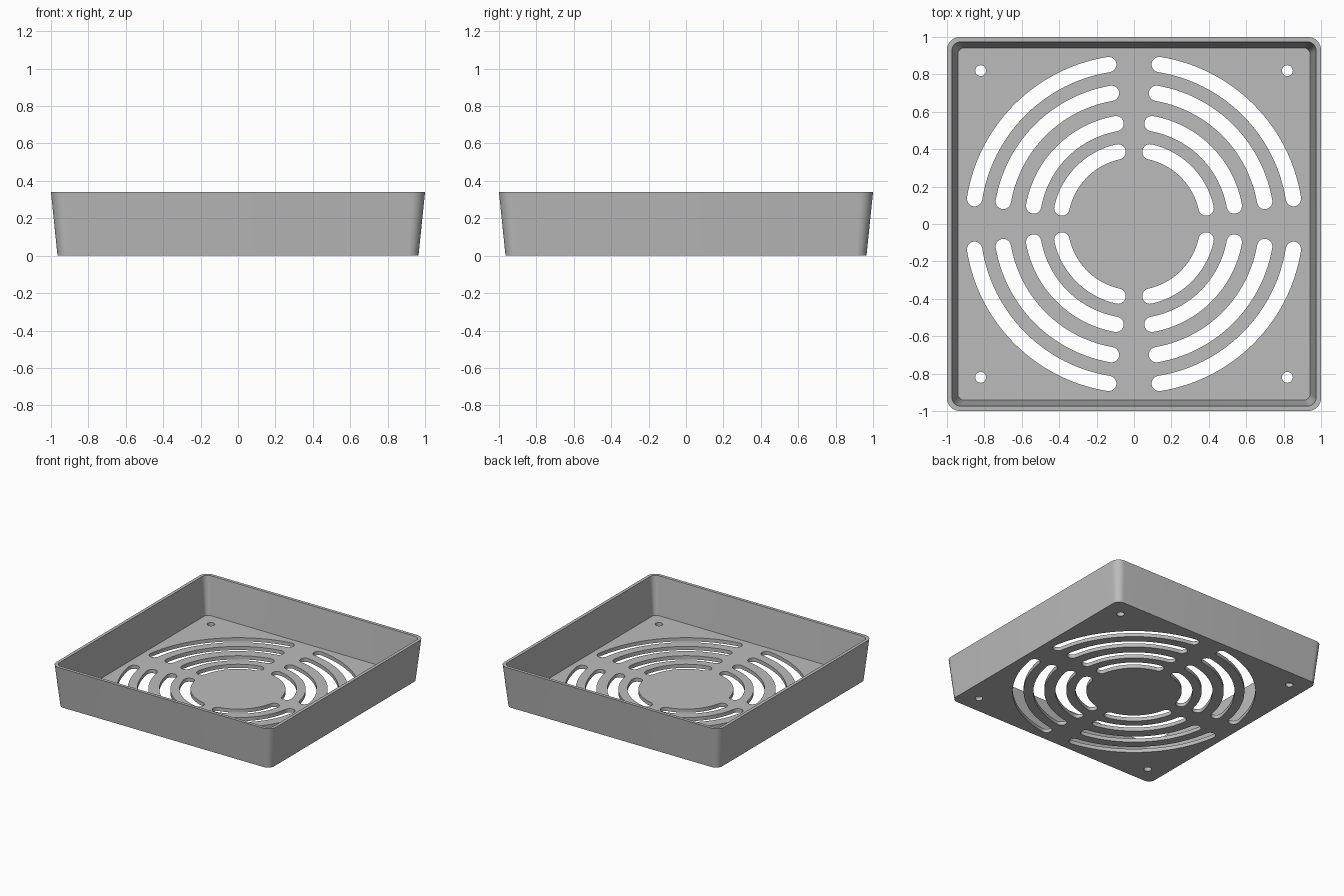
import bpy, bmesh
from math import sin, cos, pi, asin, radians

if "Cube" in bpy.data.objects:
    bpy.data.objects.remove(bpy.data.objects["Cube"], do_unlink=True)

HEIGHT = 0.34
FLOOR = 0.03

# Single grey plastic
grey = bpy.data.materials.new("grey_plastic")
grey.use_nodes = True
colour = (0.5, 0.5, 0.5, 1)
grey.diffuse_color = colour
grey.node_tree.nodes["Principled BSDF"].inputs["Base Color"].default_value = colour


def make_object(name, bm):
    bmesh.ops.recalc_face_normals(bm, faces=bm.faces)
    mesh = bpy.data.meshes.new(name)
    bm.to_mesh(mesh)
    bm.free()
    mesh.materials.append(grey)
    obj = bpy.data.objects.new(name, mesh)
    bpy.context.collection.objects.link(obj)
    return obj


def arc(cx, cy, r, start, end, steps):
    """Points along a circular arc, ends included."""
    angles = [start + (end - start) * i / steps for i in range(steps + 1)]
    return [(cx + r * cos(a), cy + r * sin(a)) for a in angles]


def rounded_square(half, r):
    points = []
    for k, (sx, sy) in enumerate([(1, 1), (-1, 1), (-1, -1), (1, -1)]):
        c = half - r
        points += arc(sx * c, sy * c, r, k * pi / 2, (k + 1) * pi / 2, 10)
    return points


def loft(bm, sections):
    """Join outlines of equal length into a closed solid."""
    rings = [[bm.verts.new((x, y, z)) for x, y in pts] for pts, z in sections]
    n = len(rings[0])
    for a, b in zip(rings, rings[1:]):
        for i in range(n):
            j = (i + 1) % n
            bm.faces.new((a[i], a[j], b[j], b[i]))
    bm.faces.new(rings[0][::-1])
    bm.faces.new(rings[-1])


def slot(radius, half_width, gap, quarter):
    """Curved slot outline with round ends, in one quadrant."""
    trim = asin(gap / radius)
    a, b = quarter * pi / 2 + trim, (quarter + 1) * pi / 2 - trim
    pts = arc(0, 0, radius + half_width, a, b, 28)
    pts += arc(radius * cos(b), radius * sin(b), half_width, b, b + pi, 10)[1:-1]
    pts += arc(0, 0, radius - half_width, b, a, 28)
    pts += arc(radius * cos(a), radius * sin(a), half_width, a + pi, a + 2 * pi, 10)[1:-1]
    return pts


# Open tray with flared thin walls
bm = bmesh.new()
loft(bm, [(rounded_square(0.965, 0.055), 0),
          (rounded_square(1.0, 0.07), HEIGHT),
          (rounded_square(0.974, 0.048), HEIGHT),
          (rounded_square(0.942, 0.035), FLOOR)])
tray = make_object("vent_tray", bm)

# Cutter for the vent slots and the screw holes
bm = bmesh.new()
for radius, gap in [(0.863, 0.135), (0.709, 0.12), (0.545, 0.096), (0.395, 0.085)]:
    for quarter in range(4):
        outline = slot(radius, 0.041, gap, quarter)
        loft(bm, [(outline, -0.1), (outline, 0.1)])
for x in (-0.82, 0.82):
    for y in (-0.82, 0.82):
        hole = arc(x, y, 0.029, 0, 2 * pi, 24)[:-1]
        loft(bm, [(hole, -0.1), (hole, 0.1)])
cutter = make_object("opening_cutter", bm)
cutter.hide_render = True

# Cut the openings, then shade
bpy.ops.object.select_all(action='DESELECT')
tray.select_set(True)
bpy.context.view_layer.objects.active = tray
cut = tray.modifiers.new("openings", 'BOOLEAN')
cut.operation = 'DIFFERENCE'
cut.solver = 'EXACT'
cut.object = cutter
bpy.ops.object.modifier_apply(modifier=cut.name)
bpy.data.objects.remove(cutter, do_unlink=True)
bpy.ops.object.shade_smooth_by_angle(angle=radians(30))
